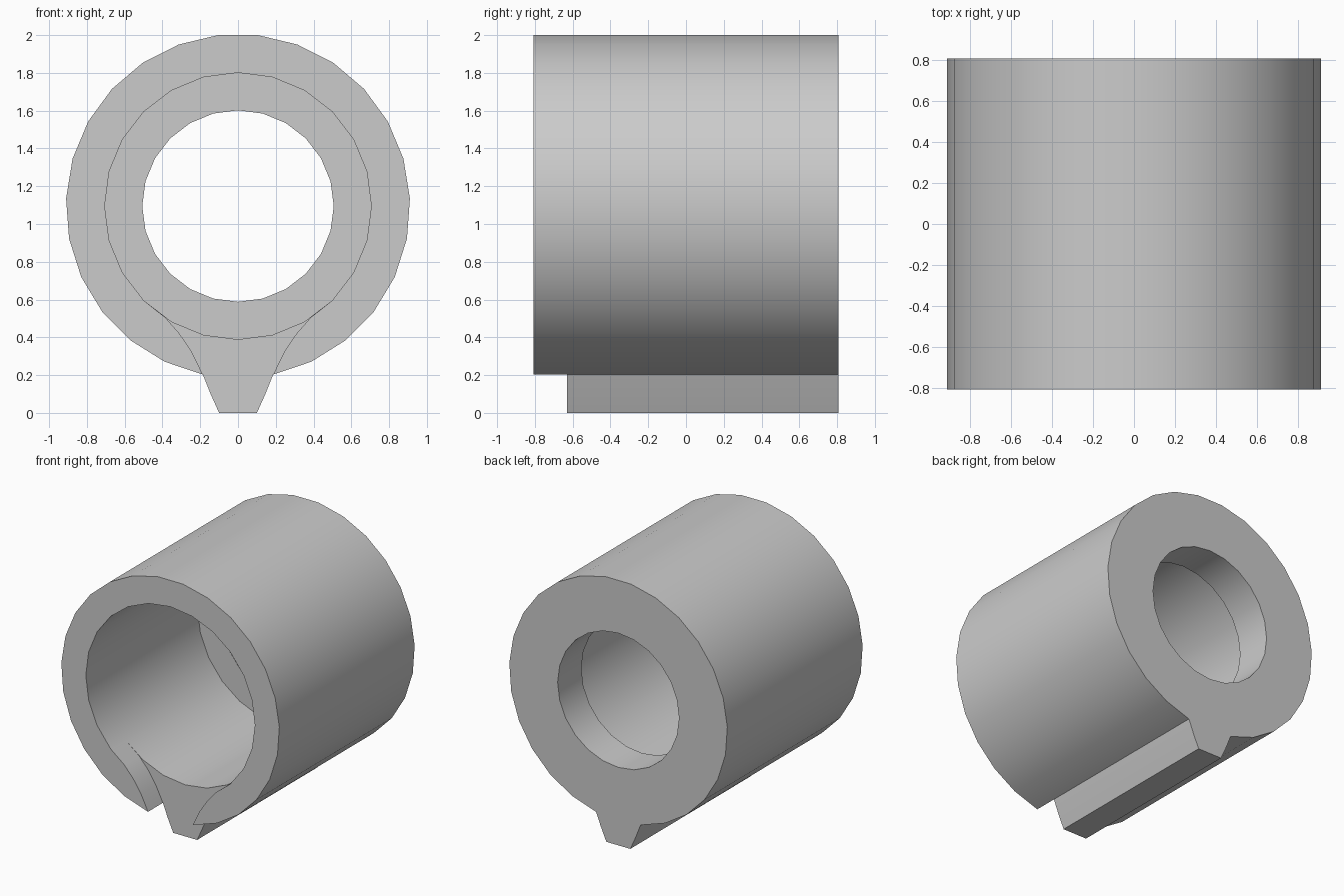
import bpy
import bmesh
from math import sin, cos, radians, pi

if "Cube" in bpy.data.objects:
    bpy.data.objects.remove(bpy.data.objects["Cube"], do_unlink=True)

CENTRE = 1.095      # height of the tube axis
OUTER, BORE, HOLE = 0.911, 0.706, 0.507
FRONT, BACK = -0.807, 0.807
KEEL_FRONT = -0.63  # the keel is set back from the front rim
LEDGE = 0.525       # front side of the back wall

grey = bpy.data.materials.new("light grey")
grey.use_nodes = True
colour = (0.6, 0.6, 0.6, 1)
grey.diffuse_color = colour
grey.node_tree.nodes["Principled BSDF"].inputs["Base Color"].default_value = colour


def on_circle(radius, angle):
    return (radius * sin(angle), CENTRE + radius * cos(angle))


def circle(radius, sides=24):
    return [on_circle(radius, 2 * pi * i / sides) for i in range(sides)]


def prism(name, outline, y0, y1):
    """Extrude an (x, z) outline along y."""
    bm = bmesh.new()
    face = bm.faces.new([bm.verts.new((x, y0, z)) for x, z in outline])
    grown = bmesh.ops.extrude_face_region(bm, geom=[face])["geom"]
    verts = [v for v in grown if isinstance(v, bmesh.types.BMVert)]
    bmesh.ops.translate(bm, verts=verts, vec=(0, y1 - y0, 0))
    bmesh.ops.recalc_face_normals(bm, faces=bm.faces)
    mesh = bpy.data.meshes.new(name)
    bm.to_mesh(mesh)
    bm.free()
    mesh.materials.append(grey)
    obj = bpy.data.objects.new(name, mesh)
    bpy.context.collection.objects.link(obj)
    return obj


def mirrored(right_side):
    return right_side + [(-x, z) for x, z in reversed(right_side)]


# Tube outline, open at the bottom where the keel flares out
half = radians(168.2)
arc = [on_circle(OUTER, -half + 2 * half * i / 25) for i in range(26)]
root = arc[-1]
sleeve = prism("keyed_sleeve", arc + [(0.145, 0.1), (0.1, 0), (-0.1, 0), (-0.145, 0.1)],
               FRONT, BACK)

# Cutters: wide bore, narrow rear hole and flared front slot
slot_side = [(0.3, -0.1), (0.3, 0.1), root, (0.245, 0.323), (0.31, 0.42),
             (0.385, 0.505), (0.49, 0.588), (0.5, 0.6), (0.2, 0.75)]
cutters = [
    prism("bore_cutter", circle(BORE), FRONT - 0.1, LEDGE),
    prism("hole_cutter", circle(HOLE), LEDGE - 0.1, BACK + 0.1),
    prism("slot_cutter", mirrored(slot_side), FRONT - 0.1, KEEL_FRONT),
]

for obj in bpy.context.selected_objects:
    obj.select_set(False)
bpy.context.view_layer.objects.active = sleeve
sleeve.select_set(True)
for cutter in cutters:
    cutter.hide_render = True
    mod = sleeve.modifiers.new(cutter.name, 'BOOLEAN')
    mod.operation = 'DIFFERENCE'
    mod.solver = 'EXACT'
    mod.object = cutter
    bpy.ops.object.modifier_apply(modifier=mod.name)
for cutter in cutters:
    bpy.data.objects.remove(cutter, do_unlink=True)

bpy.ops.object.shade_smooth_by_angle(angle=radians(30))
